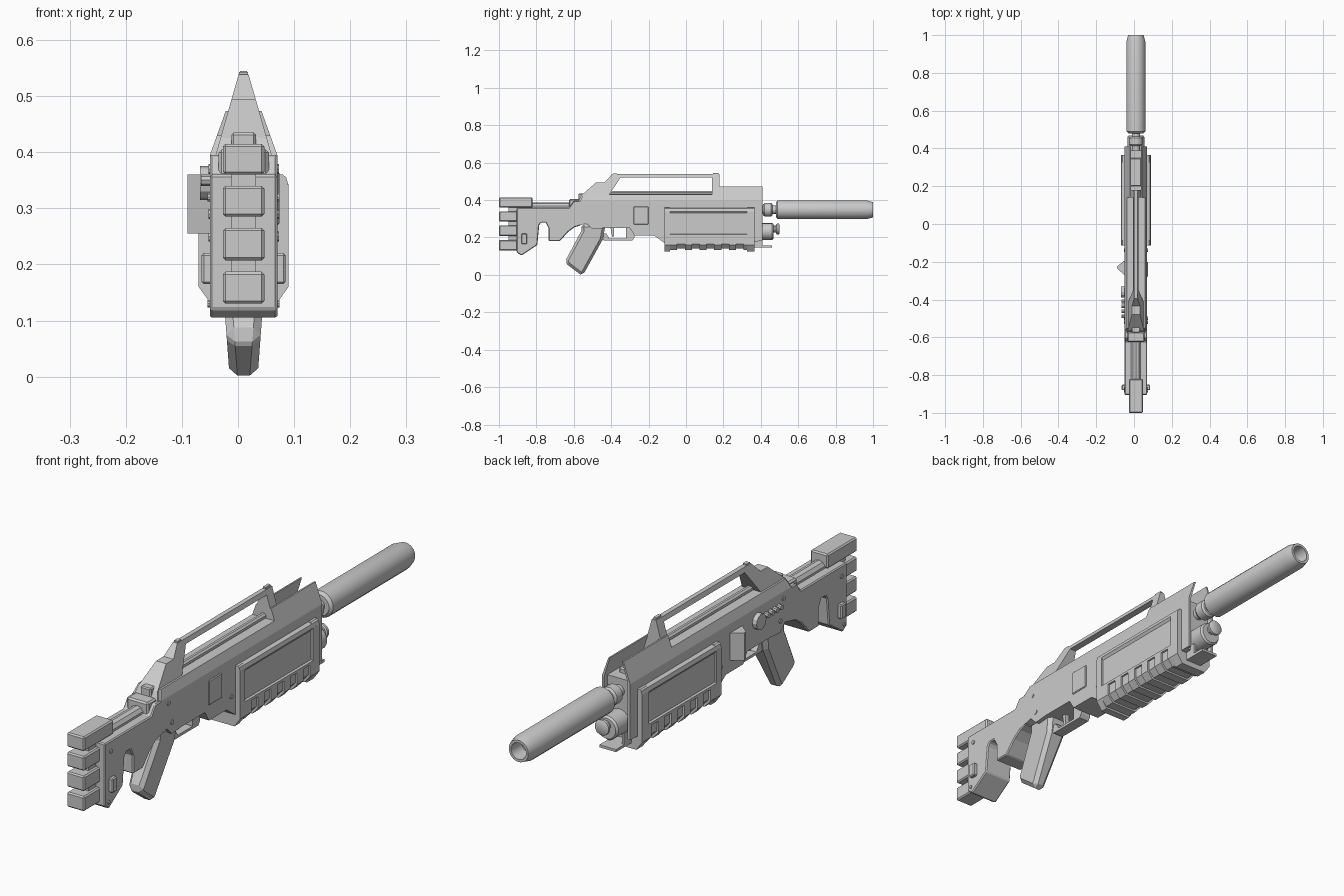
import bpy, bmesh, math
from mathutils import Vector

cube = bpy.data.objects.get("Cube")
if cube:
    bpy.data.objects.remove(cube)

CX = 0.01  # centre plane of the weapon
grey = bpy.data.materials.new("plain_grey")
grey.use_nodes = True
grey.diffuse_color = (0.6, 0.6, 0.6, 1)
grey.node_tree.nodes["Principled BSDF"].inputs["Base Color"].default_value = (0.6, 0.6, 0.6, 1)


def finish(name, bm, bevel=0, smooth=False):
    bmesh.ops.recalc_face_normals(bm, faces=bm.faces)
    mesh = bpy.data.meshes.new(name)
    bm.to_mesh(mesh)
    bm.free()
    obj = bpy.data.objects.new(name, mesh)
    bpy.context.collection.objects.link(obj)
    mesh.materials.append(grey)
    if bevel:
        mod = obj.modifiers.new("bevel", 'BEVEL')
        mod.width, mod.segments, mod.limit_method = bevel, 1, 'ANGLE'
    if smooth:
        bpy.ops.object.select_all(action='DESELECT')
        obj.select_set(True)
        bpy.context.view_layer.objects.active = obj
        bpy.ops.object.shade_smooth_by_angle(angle=math.radians(35))
    return obj


def loft(name, ring_a, ring_b, bevel=0):
    """Solid between two matching outlines."""
    bm = bmesh.new()
    a = [bm.verts.new(p) for p in ring_a]
    b = [bm.verts.new(p) for p in ring_b]
    bm.faces.new(a)
    bm.faces.new(b)
    for i in range(len(a)):
        j = (i + 1) % len(a)
        bm.faces.new((a[i], a[j], b[j], b[i]))
    return finish(name, bm, bevel)


def side_shape(name, pts, half, bevel=0):
    """Side outline (y, z), symmetric in x; half is a width or a function of z."""
    w = half if callable(half) else (lambda z: half)
    return loft(name, [(CX - w(z), y, z) for y, z in pts],
                [(CX + w(z), y, z) for y, z in pts], bevel)


def section(name, pts, y0, y1, side=1, bevel=0):
    """Cross-section (x from centre, z) drawn along y."""
    return loft(name, [(CX + side * x, y0, z) for x, z in pts],
                [(CX + side * x, y1, z) for x, z in pts], bevel)


def box(name, x0, x1, y0, y1, z0, z1, bevel=0, side=1):
    return section(name, [(x0, z0), (x1, z0), (x1, z1), (x0, z1)], y0, y1, side, bevel)


def lathe(name, profile, z, sides=16):
    """Turned part about a lengthwise axis; profile is (y, radius)."""
    bm = bmesh.new()
    rings = []
    for y, r in profile:
        angles = [2 * math.pi * (i + 0.5) / sides for i in range(sides)]
        rings.append([bm.verts.new((CX + r * math.cos(t), y, z + r * math.sin(t))) for t in angles])
    for a, b in zip(rings, rings[1:]):
        for i in range(sides):
            j = (i + 1) % sides
            bm.faces.new((a[i], a[j], b[j], b[i]))
    bm.faces.new(rings[0])
    bm.faces.new(rings[-1])
    return finish(name, bm, smooth=True)


def knob(name, y, z, r, x0, x1, side=1, sides=10):
    """Round stud sticking out sideways."""
    ring = [(y + r * math.cos(2 * math.pi * i / sides), z + r * math.sin(2 * math.pi * i / sides))
            for i in range(sides)]
    return loft(name, [(CX + side * x0, *p) for p in ring], [(CX + side * x1, *p) for p in ring])


def slope(z0, w0, z1, w1):
    return lambda z: w0 + (w1 - w0) * (z - z0) / (z1 - z0)


# Stock with its cut-out, butt pads and top tube
side_shape("stock", [(-.905, .36), (-.905, .12), (-.88, .103), (-.795, .16), (-.785, .265), (-.775, .28),
                     (-.75, .28), (-.735, .25), (-.735, .18), (-.675, .18), (-.63, .23), (-.595, .255),
                     (-.56, .265), (-.56, .395), (-.60, .395), (-.625, .36)], .06, .004)
for i, (z0, z1) in enumerate([(.13, .187), (.207, .265), (.285, .34), (.36, .415)]):
    box(f"butt_pad_{i + 1}", -.037, .037, -1, -.82 if i == 3 else -.90, z0, z1, .005)
box("butt_spine", -.022, .022, -.95, -.89, .15, .39)
lathe("stock_tube", [(-.83, .026), (-.56, .026)], .36, 10)
box("tube_collar", -.045, .045, -.625, -.57, .35, .405, .006)
for side in (1, -1):
    box("stock_button", .055, .075, -.88, -.85, .165, .22, .004, side)
    knob("stock_pin", -.87, .32, .008, .058, .064, side)
    knob("stock_lower_pin", -.885, .13, .007, .058, .064, side)

# Receiver: straight lower half and sloping upper half
side_shape("receiver", [(-.57, .395), (-.57, .265), (-.53, .275), (-.50, .245), (-.44, .25), (-.30, .25),
                        (-.275, .21), (-.17, .21), (-.10, .16), (.39, .18), (.39, .395)], .06)
taper = slope(.395, .06, .473, .032)
side_shape("upper_receiver", [(-.565, .395), (-.55, .43), (.15, .43), (.15, .395)], taper)
lathe("top_rod", [(-.42, .012), (.14, .012)], .437, 8)

# Carry handle, one tapered loop with sights
side_shape("carry_handle", [(-.575, .395), (-.56, .425), (-.48, .495), (-.435, .495), (-.395, .538), (.18, .538),
                            (.18, .395), (.14, .395), (.14, .52), (-.35, .52), (-.41, .43), (-.41, .395)],
           slope(.395, .05, .538, .009))
box("front_sight", -.006, .006, .145, .175, .53, .545)
box("rear_sight", -.008, .008, -.39, -.37, .53, .543)
box("rear_latch", -.022, .022, -.575, -.53, .40, .435, .004)

# Front fins and side cheeks around the barrel
for side in (1, -1):
    section("front_fin", [(.06, .395), (.032, .473), (.026, .473), (.05, .395)], .14, .41, side)
    box("front_cheek", .05, .06, .38, .41, .18, .395, 0, side)
box("barrel_block", -.03, .03, .2, .35, .39, .415, .005)

# Fore-end: full end caps, slimmer middle, raised frame and ribs
outline = [(.07, .36), (.076, .355), (.08, .34), (.08, .16), (.055, .125)]
inner = [(.073, .345), (.073, .165), (.05, .14)]


def both(half):
    return half + [(-x, z) for x, z in reversed(half)]


section("fore_end_middle", both(inner), -.09, .34)
section("fore_end_rear_cap", both(outline), -.115, -.085)
section("fore_end_front_cap", both(outline), .325, .365)
for side in (1, -1):
    section("fore_end_top_rail", [(.055, .36), (.076, .355), (.08, .34), (.073, .33), (.055, .33)],
            -.09, .33, side)
    section("fore_end_lower_rail", [(.06, .225), (.08, .215), (.08, .205), (.06, .205)], -.09, .33, side)
    for y in (-.10, .345):
        knob("fore_end_screw", y, .335, .008, .078, .0799, side, 8)
for i in range(6):
    y = -.085 + i * .0785
    section("grip_rib", both([(.08, .21), (.08, .16), (.056, .133)]), y, y + .038)

# Pistol grip, trigger and guard
side_shape("pistol_grip", [(-.56, .27), (-.56, .235), (-.645, .075), (-.635, .055), (-.565, .002), (-.55, 0),
                           (-.445, .19), (-.43, .27)], slope(0, .025, .27, .045), .014)
side_shape("trigger_guard", [(-.46, .205), (-.44, .185), (-.285, .185), (-.275, .2), (-.275, .26), (-.32, .26),
                             (-.32, .195), (-.41, .195), (-.425, .22), (-.46, .22)], .022)
side_shape("trigger", [(-.405, .26), (-.395, .205), (-.385, .205), (-.385, .26)], .008)

# Side details on the receiver
box("port_cover", .055, .064, -.28, -.20, .27, .365, .003)
for y, z in ((-.52, .37), (-.5, .29), (-.14, .25)):
    for side in (1, -1):
        knob("receiver_pin", y, z, .009, .058, .063, side, 8)
wedge = [(-.055, -.275), (-.1, -.235), (-.1, -.225), (-.055, -.19)]
loft("case_deflector", [(CX + x, y, .255) for x, y in wedge], [(CX + x, y, .36) for x, y in wedge])
knob("selector_dial", -.36, .345, .03, .055, .078, -1, 12)
for i in range(4):
    knob("selector_stud", -.41 - i * .026, .35, .01, .055, .076, -1, 8)

# Barrel with collars and the hollow suppressor
lathe("barrel", [(.15, .022), (.5, .022)], .348)
lathe("barrel_collar", [(.412, .03), (.42, .037), (.455, .037), (.462, .03)], .348, 12)
lathe("barrel_nut", [(.483, .033), (.487, .037), (.5, .037)], .348, 12)
lathe("suppressor", [(.48, .04), (.49, .051), (.965, .051), (1, .042), (1, .032), (.94, .028)], .348)

# Lower launcher tube, cap and bracket
lathe("launcher_tube", [(.36, .046), (.46, .046), (.468, .04)], .232, 14)
lathe("launcher_neck", [(.46, .018), (.485, .018)], .245, 10)
lathe("launcher_cap", [(.482, .025), (.486, .03), (.496, .03), (.5, .024)], .245, 12)
box("lower_bracket", -.035, .035, .35, .46, .147, .157)
for side in (1, -1):
    box("bracket_leg", .025, .035, .36, .41, .147, .2, 0, side)
